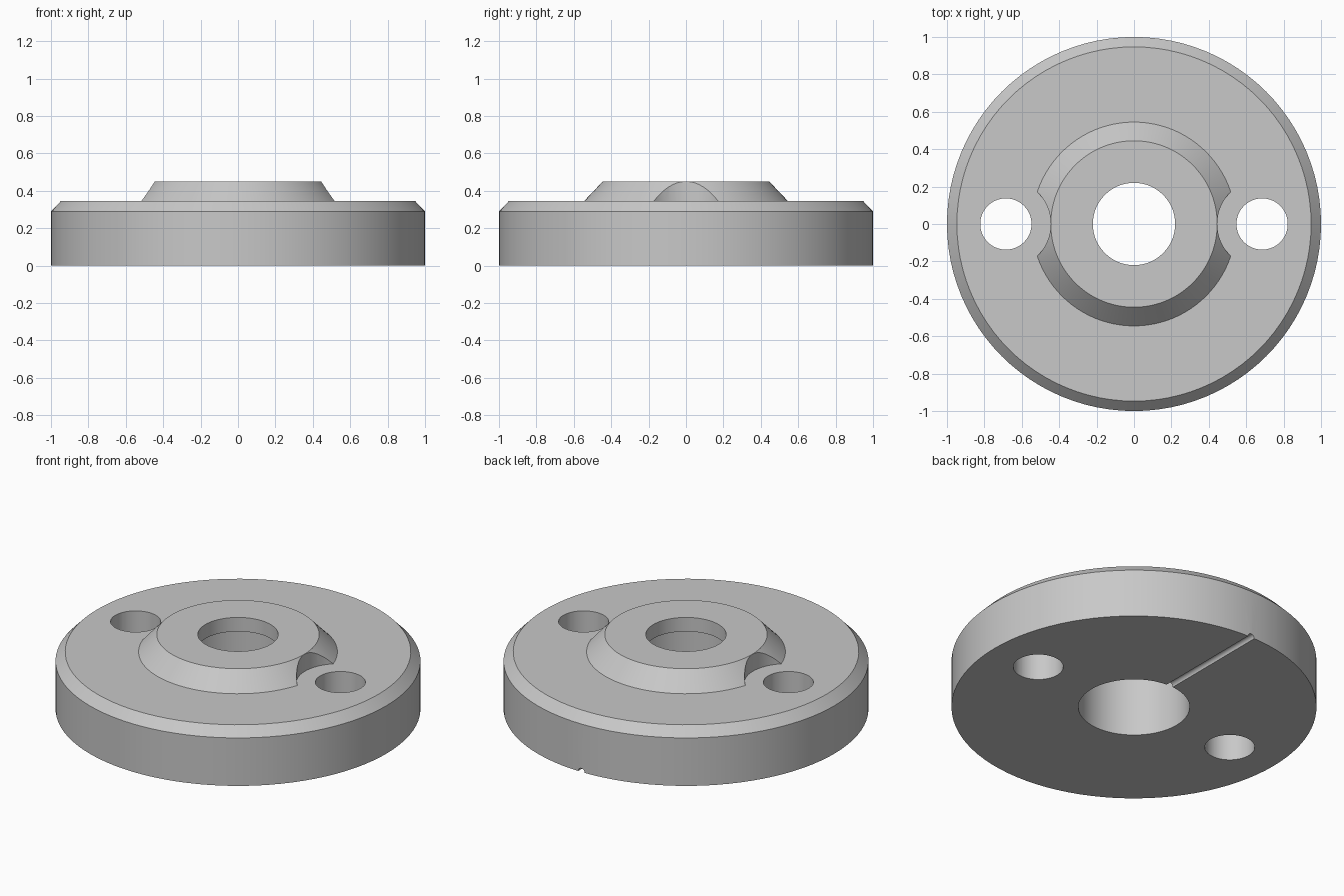
import bpy
import math

cube = bpy.data.objects.get("Cube")
if cube:
    bpy.data.objects.remove(cube, do_unlink=True)

SEGMENTS = 96

steel = bpy.data.materials.new("grey_steel")
steel.use_nodes = True
GREY = (0.58, 0.58, 0.58, 1)
steel.diffuse_color = GREY
steel.node_tree.nodes["Principled BSDF"].inputs["Base Color"].default_value = GREY


def lathe(name, profile):
    """Revolve a closed (radius, height) profile around z."""
    n = len(profile)
    verts, faces = [], []
    for i in range(SEGMENTS):
        a = math.tau * i / SEGMENTS
        verts += [(r * math.cos(a), r * math.sin(a), z) for r, z in profile]
        j = (i + 1) % SEGMENTS
        for k in range(n):
            m = (k + 1) % n
            faces.append((i * n + k, j * n + k, j * n + m, i * n + m))
    mesh = bpy.data.meshes.new(name)
    mesh.from_pydata(verts, [], faces)
    mesh.materials.append(steel)
    obj = bpy.data.objects.new(name, mesh)
    bpy.context.collection.objects.link(obj)
    return obj


def cut_cylinder(target, radius, depth, location, rotation=(0, 0, 0), sides=64):
    """Subtract a cylinder from the target and discard the cutter."""
    bpy.ops.mesh.primitive_cylinder_add(vertices=sides, radius=radius, depth=depth,
                                        location=location, rotation=rotation)
    cutter = bpy.context.object
    cutter.name = "cutter"
    cutter.hide_render = True
    cutter.data.materials.append(steel)
    mod = target.modifiers.new("cut", 'BOOLEAN')
    mod.operation = 'DIFFERENCE'
    mod.solver = 'EXACT'
    mod.object = cutter
    select(target)
    bpy.ops.object.modifier_apply(modifier=mod.name)
    bpy.data.objects.remove(cutter, do_unlink=True)


def select(obj):
    bpy.ops.object.select_all(action='DESELECT')
    obj.select_set(True)
    bpy.context.view_layer.objects.active = obj


# Disc with chamfered rim, conical hub and stepped bore
PLATE_TOP, HUB_TOP, LEDGE = 0.345, 0.45, 0.365
flange = lathe("flange_nut", [
    (0.305, 0), (1, 0), (1, 0.29), (0.947, PLATE_TOP), (0.545, PLATE_TOP),
    (0.445, HUB_TOP), (0.22, HUB_TOP), (0.22, LEDGE), (0.305, LEDGE)])

# Pin holes, each with a round clearance cut into the hub
for side in (-1, 1):
    x = side * 0.685
    cut_cylinder(flange, 0.24, 0.2, (x, 0, PLATE_TOP + 0.1))
    cut_cylinder(flange, 0.137, 1, (x, 0, 0.2))

# Narrow groove under the disc, from the bore to the back rim
cut_cylinder(flange, 0.022, 1, (0, 0.7, 0), (math.pi / 2, 0, 0), sides=16)

# Smooth round walls, crisp edges
select(flange)
bpy.ops.object.shade_smooth_by_angle(angle=math.radians(30))
